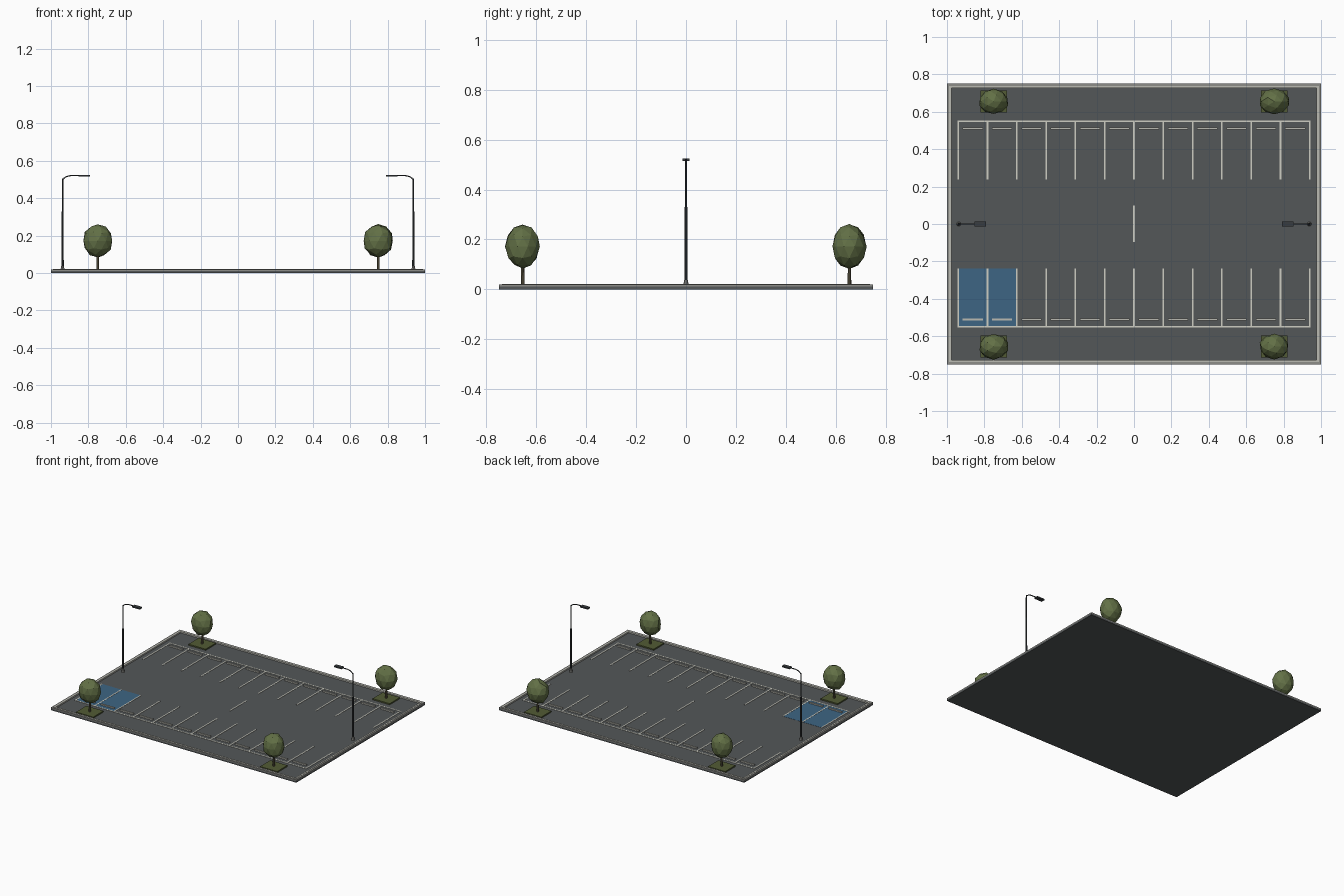
import bpy, bmesh, math, random
from mathutils import Vector

if "Cube" in bpy.data.objects:
    bpy.data.objects.remove(bpy.data.objects["Cube"])

random.seed(4)


def mat(name, r, g, b):
    m = bpy.data.materials.new(name)
    m.diffuse_color = (r, g, b, 1)
    m.use_nodes = True
    m.node_tree.nodes["Principled BSDF"].inputs["Base Color"].default_value = m.diffuse_color
    return m


ASPHALT = mat("asphalt", 0.088, 0.096, 0.098)
PAINT = mat("line_paint", 0.62, 0.62, 0.55)
CURB = mat("curb_concrete", 0.27, 0.27, 0.25)
STOP = mat("pale_concrete", 0.50, 0.50, 0.45)
BLUE = mat("blue_bay", 0.048, 0.13, 0.23)
GRASS = mat("planter_green", 0.085, 0.105, 0.035)
BARK = mat("bark", 0.11, 0.095, 0.055)
LEAF = mat("foliage", 0.125, 0.165, 0.062)
METAL = mat("dark_metal", 0.04, 0.046, 0.05)


def finish(name, bm, m):
    me = bpy.data.meshes.new(name)
    bm.to_mesh(me)
    bm.free()
    me.materials.append(m)
    ob = bpy.data.objects.new(name, me)
    bpy.context.collection.objects.link(ob)
    return ob


def boxes(name, specs, m):
    """One object from boxes given as (x0, x1, y0, y1, z0, z1)."""
    bm = bmesh.new()
    for x0, x1, y0, y1, z0, z1 in specs:
        vs = bmesh.ops.create_cube(bm, size=1)["verts"]
        bmesh.ops.scale(bm, vec=(x1 - x0, y1 - y0, z1 - z0), verts=vs)
        bmesh.ops.translate(bm, vec=((x0 + x1) / 2, (y0 + y1) / 2, (z0 + z1) / 2), verts=vs)
    return finish(name, bm, m)


def cone(bm, x, y, z0, z1, r0, r1, n=8):
    vs = bmesh.ops.create_cone(bm, cap_ends=True, segments=n, radius1=r0,
                               radius2=r1, depth=z1 - z0)["verts"]
    bmesh.ops.translate(bm, vec=(x, y, (z0 + z1) / 2), verts=vs)


def frame(ox, oy, w, z0, z1):
    """Four boxes forming a rectangular ring."""
    return [(-ox, ox, oy - w, oy, z0, z1), (-ox, ox, -oy, w - oy, z0, z1),
            (-ox, w - ox, w - oy, oy - w, z0, z1), (ox - w, ox, w - oy, oy - w, z0, z1)]


# Ground slab and curb ring with a paler inner edge
TOP = 0.012
boxes("asphalt_slab", [(-1, 1, -0.75, 0.75, 0, TOP)], ASPHALT)
boxes("curb_outer", frame(1, 0.75, 0.012, TOP, 0.02), CURB)
boxes("curb_inner", frame(0.988, 0.738, 0.012, TOP, 0.022), STOP)

# Bay markings and wheel stops on both sides
BAYS, X0 = 12, -0.94
PITCH = -2 * X0 / BAYS
LW = 0.0045
lines, stops = [], []
for s in (-1, 1):
    ya, yb = sorted((s * 0.237, s * 0.55))
    for i in range(BAYS + 1):
        x = X0 + i * PITCH
        lines.append((x - LW, x + LW, ya, yb, TOP, TOP + 0.002))
    lines.append((X0 - LW, -X0 + LW, s * 0.55 - LW, s * 0.55 + LW, TOP, TOP + 0.0022))
    for i in range(BAYS):
        x = X0 + (i + 0.5) * PITCH
        stops.append((x - 0.054, x + 0.054, s * 0.51 - 0.006, s * 0.51 + 0.006, TOP, 0.021))
lines.append((-LW, LW, -0.095, 0.098, TOP, TOP + 0.002))
boxes("bay_lines", lines, PAINT)
boxes("wheel_stops", stops, STOP)

# Two reserved bays
boxes("reserved_bays", [(X0, X0 + 2 * PITCH, -0.55, -0.237, TOP, TOP + 0.001)], BLUE)

# Corner trees in planters
for sx in (-1, 1):
    for sy in (-1, 1):
        x, y = sx * 0.75, sy * 0.655
        boxes("planter", [(x - 0.07, x + 0.07, y - 0.06, y + 0.06, TOP, 0.021)], GRASS)
        bm = bmesh.new()
        cone(bm, x, y, 0.02, 0.12, 0.008, 0.006, 7)
        finish("tree_trunk", bm, BARK)
        bm = bmesh.new()
        bmesh.ops.create_icosphere(bm, subdivisions=2, radius=1)
        for v in bm.verts:
            k = random.uniform(0.95, 1.04)
            v.co = Vector((x + v.co.x * 0.079 * k, y + v.co.y * 0.069 * k,
                           0.172 + v.co.z * 0.09 * min(k, 1)))
        finish("tree_crown", bm, LEAF)

# Street lamps facing inwards
for s in (-1, 1):
    x = s * 0.938
    bm = bmesh.new()
    cone(bm, x, 0, TOP, 0.038, 0.012, 0.007)
    finish("lamp_base", bm, CURB)
    bm = bmesh.new()
    cone(bm, x, 0, 0.03, 0.33, 0.0065, 0.0055)
    cone(bm, x, 0, 0.33, 0.505, 0.0042, 0.0038)
    finish("lamp_pole", bm, METAL)
    # curved arm as a bevelled curve
    cu = bpy.data.curves.new("lamp_arm", "CURVE")
    cu.dimensions = "3D"
    cu.bevel_depth = 0.0035
    cu.bevel_resolution = 1
    cu.use_fill_caps = True
    path = [(0, 0.495), (0.008, 0.507), (0.022, 0.516), (0.045, 0.521), (0.09, 0.521)]
    sp = cu.splines.new("POLY")
    sp.points.add(len(path) - 1)
    for p, (d, z) in zip(sp.points, path):
        p.co = (x - s * d, 0, z, 1)
    cu.materials.append(METAL)
    bpy.context.collection.objects.link(bpy.data.objects.new("lamp_arm", cu))
    xa, xb = sorted((s * 0.853, s * 0.792))
    boxes("lamp_head", [(xa, xb, -0.014, 0.014, 0.515, 0.525)], METAL)
